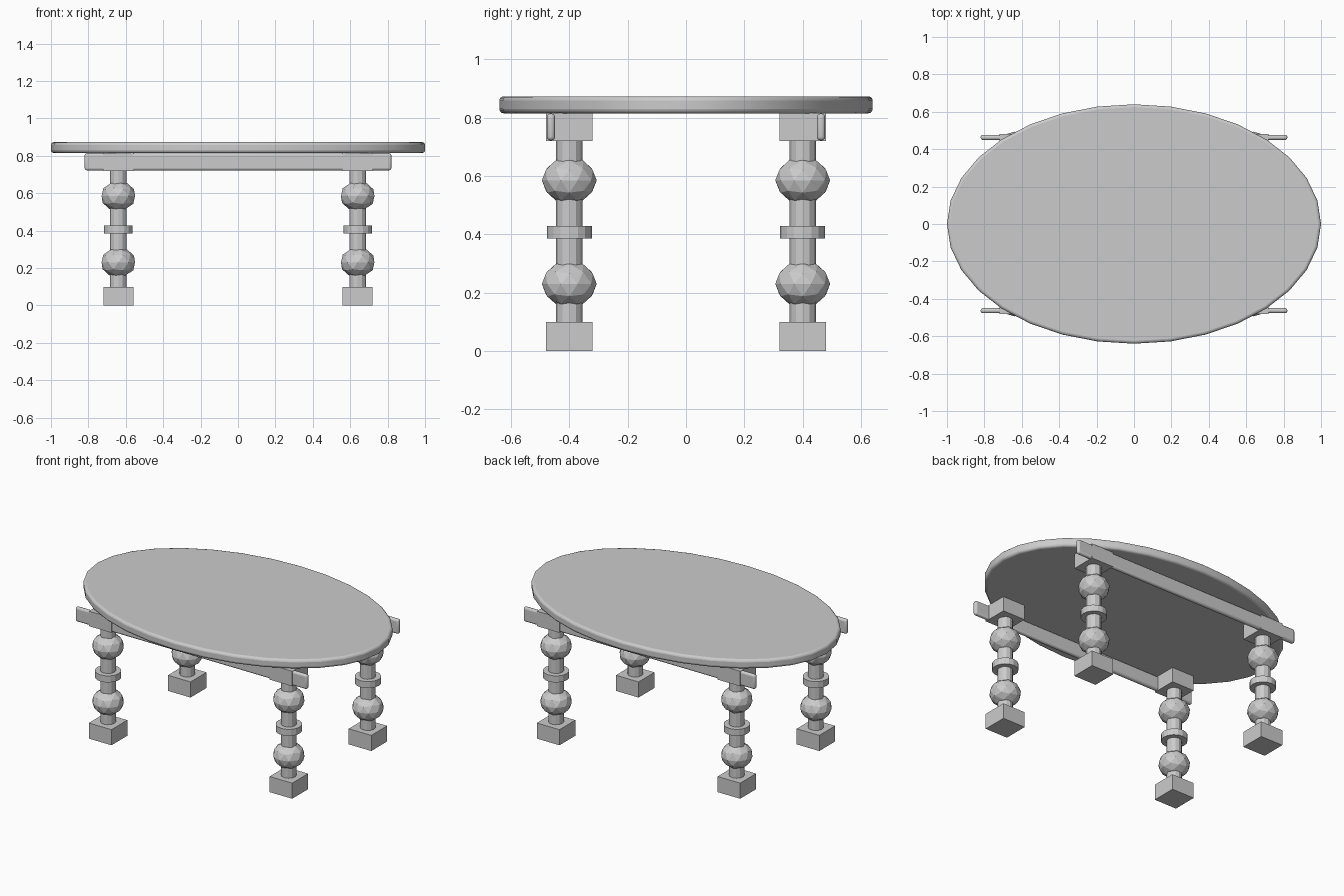
import bpy

if "Cube" in bpy.data.objects:
    bpy.data.objects.remove(bpy.data.objects["Cube"])

# ---- helpers ----
def finish(name, scale=None):
    o = bpy.context.object
    o.name = name
    if scale:
        o.scale = scale
    bpy.ops.object.transform_apply(location=False, rotation=False, scale=True)
    return o

def box(name, loc, size):
    bpy.ops.mesh.primitive_cube_add(size=1, location=loc)
    return finish(name, size)

def cyl(name, x, y, z0, z1, r, sides):
    bpy.ops.mesh.primitive_cylinder_add(vertices=sides, radius=r, depth=z1 - z0,
                                        location=(x, y, (z0 + z1) / 2))
    return finish(name)

def bevel(o, width, segments):
    m = o.modifiers.new("soft_edges", 'BEVEL')
    m.width = width
    m.segments = segments
    m.limit_method = 'ANGLE'
    bpy.context.view_layer.objects.active = o
    bpy.ops.object.shade_smooth_by_angle()

# ---- oval top ----
bpy.ops.mesh.primitive_cylinder_add(vertices=32, radius=1, depth=0.058, location=(0, 0, 0.844))
bevel(finish("oval_top", (1, 0.64, 1)), 0.015, 3)

# ---- turned legs ----
for sx, side in ((-1, "left"), (1, "right")):
    for sy, end in ((-1, "front"), (1, "back")):
        x, y, n = sx * 0.64, sy * 0.40, f"{end}_{side}_leg_"
        box(n + "foot", (x, y, 0.05), (0.16, 0.16, 0.10))
        box(n + "top_block", (x, y, 0.768), (0.16, 0.16, 0.096))
        cyl(n + "shaft", x, y, 0.09, 0.73, 0.045, 12)
        cyl(n + "collar", x, y, 0.386, 0.428, 0.077, 16)
        for i, z in enumerate((0.23, 0.585)):
            bpy.ops.mesh.primitive_ico_sphere_add(subdivisions=2, radius=1, location=(x, y, z))
            finish(n + f"bulb_{i}", (0.094, 0.094, 0.08))

# ---- long side rails ----
for sy, end in ((-1, "front"), (1, "back")):
    bevel(box(end + "_rail", (0, sy * 0.463, 0.768), (1.64, 0.028, 0.092)), 0.012, 3)
